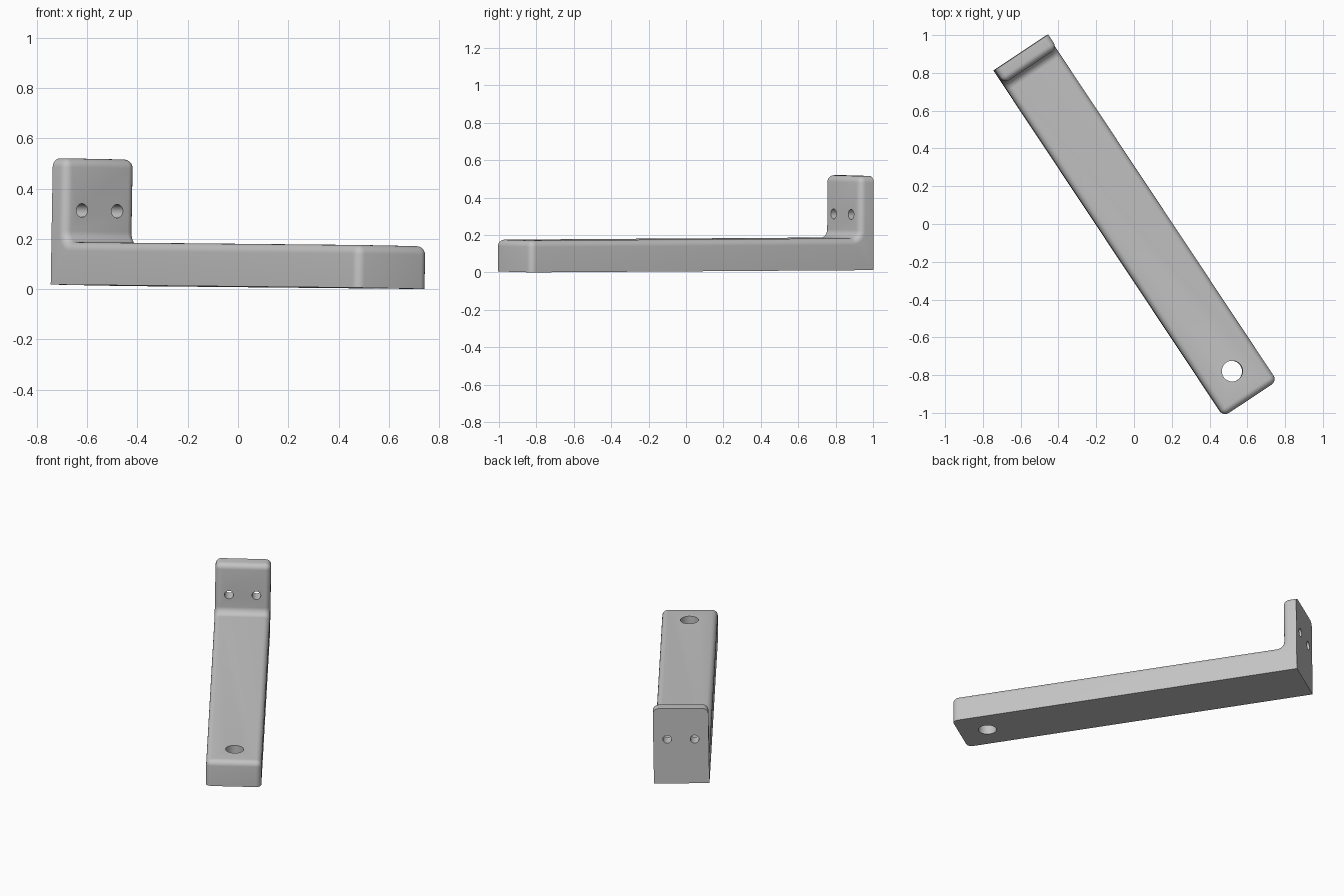
import bpy, bmesh
from math import radians, sin, cos, pi
from mathutils import Matrix, Vector

cube = bpy.data.objects.get("Cube")
if cube:
    bpy.data.objects.remove(cube, do_unlink=True)

# Main dimensions
WIDTH, LENGTH, THICK = 0.34, 2.2, 0.17
PLATE_H, PLATE_T = 0.503, 0.087
FILLET, ROUND = 0.045, 0.035

grey = bpy.data.materials.new("plain grey")
grey.use_nodes = True
colour = (0.55, 0.55, 0.55, 1)
grey.diffuse_color = colour
grey.node_tree.nodes["Principled BSDF"].inputs["Base Color"].default_value = colour

# L-shaped side profile (distance along arm, height) with an inner fillet
profile = [(0, 0), (LENGTH, 0), (LENGTH, THICK)]
for i in range(11):
    a = -pi / 2 - i / 10 * pi / 2
    profile.append((PLATE_T + FILLET + FILLET * cos(a),
                    THICK + FILLET + FILLET * sin(a)))
profile += [(PLATE_T, PLATE_H), (0, PLATE_H)]

# Extrude the profile across the width
bm = bmesh.new()
side = bm.faces.new([bm.verts.new((0, -v, z)) for v, z in profile])
ext = bmesh.ops.extrude_face_region(bm, geom=[side])
bmesh.ops.translate(bm, vec=(WIDTH, 0, 0),
                    verts=[g for g in ext["geom"] if isinstance(g, bmesh.types.BMVert)])
bmesh.ops.recalc_face_normals(bm, faces=bm.faces)
bm.normal_update()


# Round every sharp edge except those around the flat bottom and back
def is_flat_base(face):
    return face.normal.z < -0.9 or face.normal.y > 0.9


rounded = [e for e in bm.edges
           if e.calc_face_angle() > 1 and not any(is_flat_base(f) for f in e.link_faces)]
bmesh.ops.bevel(bm, geom=rounded, offset=ROUND, offset_type='OFFSET',
                segments=6, profile=0.5, affect='EDGES', clamp_overlap=True)
mesh = bpy.data.meshes.new("bracket_arm")
bm.to_mesh(mesh)
bm.free()
mesh.materials.append(grey)
bracket = bpy.data.objects.new("bracket_arm", mesh)
bpy.context.collection.objects.link(bracket)
bpy.context.view_layer.objects.active = bracket


# Drill a round hole through the bracket
def drill(name, location, radius, rotation=(0, 0, 0)):
    bpy.ops.mesh.primitive_cylinder_add(vertices=40, radius=radius, depth=0.6,
                                        location=location, rotation=rotation)
    cutter = bpy.context.object
    cutter.name = name
    cutter.hide_render = True
    cutter.data.materials.append(grey)
    mod = bracket.modifiers.new(name, 'BOOLEAN')
    mod.operation = 'DIFFERENCE'
    mod.solver = 'EXACT'
    mod.object = cutter
    bpy.context.view_layer.objects.active = bracket
    bpy.ops.object.modifier_apply(modifier=name)
    bpy.data.objects.remove(cutter, do_unlink=True)


drill("pivot_hole", (WIDTH / 2, -2.025, THICK / 2), 0.055)
for label, s in (("right", -1), ("left", 1)):
    drill(label + "_screw_hole", (WIDTH / 2 + s * 0.084, -PLATE_T / 2, 0.297),
          0.027, (pi / 2, 0, 0))

# Place diagonally with a very slight tilt
mesh.transform(Matrix.Translation(Vector((-0.745, 0.813, 0.018)))
               @ Matrix.Rotation(radians(33.6), 4, 'Z')
               @ Matrix.Rotation(0.0165, 4, 'Y')
               @ Matrix.Rotation(0.0055, 4, 'X'))

# Smooth shading with sharp edges kept
bpy.ops.object.select_all(action='DESELECT')
bracket.select_set(True)
bpy.context.view_layer.objects.active = bracket
bpy.ops.object.shade_smooth_by_angle(angle=radians(30))
